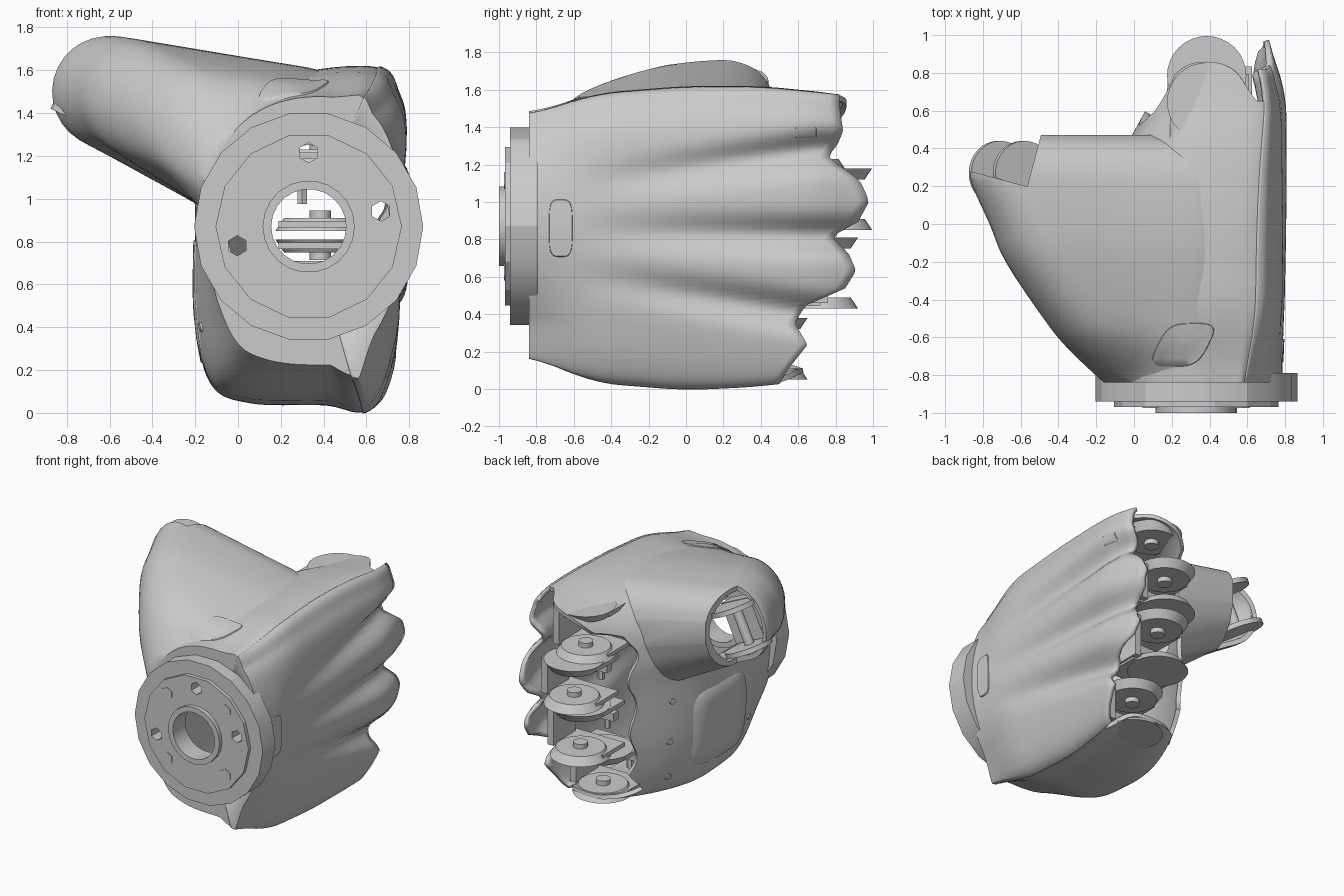
import bpy, bmesh, math
from mathutils import Vector, Matrix
from mathutils.bvhtree import BVHTree

if "Cube" in bpy.data.objects:
    bpy.data.objects.remove(bpy.data.objects["Cube"])

CX, CZ = 0.33, 0.87          # wrist axis


def finish(name, verts, faces, angle=40):
    me = bpy.data.meshes.new(name)
    me.from_pydata([tuple(v) for v in verts], [], faces)
    ob = bpy.data.objects.new(name, me)
    bpy.context.collection.objects.link(ob)
    smooth(ob, angle)
    return ob


def smooth(ob, angle):
    bpy.ops.object.select_all(action='DESELECT')
    ob.select_set(True)
    bpy.context.view_layer.objects.active = ob
    bpy.ops.object.shade_smooth_by_angle(angle=math.radians(angle))


def loft(name, rings, closed=True, caps=False, loop=False, angle=50):
    n, m = len(rings[0]), len(rings)
    faces = []
    for i in range(m if loop else m - 1):
        for j in range(n if closed else n - 1):
            a, b, k = i * n, (i + 1) % m * n, (j + 1) % n
            faces.append((a + j, b + j, b + k, a + k))
    if caps:
        faces += [tuple(range(n)), tuple(reversed(range((m - 1) * n, m * n)))]
    return finish(name, [v for r in rings for v in r], faces, angle)


def apply_mod(ob, kind, **kw):
    mod = ob.modifiers.new(kind.title(), kind)
    for k, v in kw.items():
        setattr(mod, k, v)
    bpy.context.view_layer.objects.active = ob
    bpy.ops.object.modifier_apply(modifier=mod.name)


def cut(ob, cutter):
    apply_mod(ob, 'BOOLEAN', operation='DIFFERENCE', object=cutter, solver='EXACT')
    bpy.data.objects.remove(cutter)


def solid(name, kind, mat, **kw):
    bm = bmesh.new()
    getattr(bmesh.ops, 'create_' + kind)(bm, matrix=mat, **kw)
    bm.verts.index_update()
    ob = finish(name, [v.co.copy() for v in bm.verts], [[v.index for v in f.verts] for f in bm.faces])
    bm.free()
    return ob


def box(name, c, size, rot=Matrix()):
    return solid(name, 'cube', Matrix.Translation(c) @ rot @ Matrix.Diagonal((*size, 1)), size=1)


def disc(name, c, r1, r2, h, rot=Matrix(), seg=32):
    return solid(name, 'cone', Matrix.Translation(c) @ rot, cap_ends=True, segments=seg,
                 radius1=r1, radius2=r2, depth=h)


def tab(tbl, x):
    if x <= tbl[0][0]:
        return tbl[0][1]
    for (a, p), (b, q) in zip(tbl, tbl[1:]):
        if x <= b:
            return p + (q - p) * (x - a) / (b - a)
    return tbl[-1][1]


def soft(tbl, y):
    return sum(tab(tbl, y + d) for d in (-.12, -.06, 0, .06, .12)) / 5


def spline(p0, p1, p2, p3, t):
    return .5 * (2 * p1 + (p2 - p0) * t + (2 * p0 - 5 * p1 + 4 * p2 - p3) * t * t + (3 * p1 - p0 - 3 * p2 + p3) * t ** 3)


# Palm cross-section, counter-clockwise seen from the front
CTRL = [(-.2, .9), (-.2, .45), (-.13, .13), (.05, .04), (.4, .03), (.58, 0), (.68, .12), (.76, .45),
        (.8, .85), (.785, 1.33), (.73, 1.51), (.65, 1.61), (.4, 1.61), (.08, 1.54), (-.12, 1.38), (-.2, 1.15)]
SEG = 14
N = 16 * SEG
prof = [spline(*(Vector(CTRL[(i + k - 1) % 16]) for k in range(4)), s / SEG) for i in range(16) for s in range(SEG)]
XL = [(-.84, -.15), (-.4, -.2), (0, -.2), (.3, -.1), (.7, .12), (1, .15)]
XR = [(-.84, .75), (-.5, .79), (0, .8), (.7, .8), (1, .69)]
ZB = [(-.84, .14), (-.5, .04), (0, 0), (.4, .02), (.7, .06), (1, .1)]
ZT = [(-.84, 1.48), (-.5, 1.57), (0, 1.61), (.4, 1.61), (.8, 1.57), (1, 1.55)]
BACK_END = [(0, .5), (.08, .55), (.2, .65), (.33, .58), (.42, .64), (.5, .85), (.6, .91), (.7, .87),
            (.8, .78), (.88, .92), (1, .98), (1.12, .93), (1.25, .76), (1.32, .81), (1.4, .84), (1.55, .82)]


def shell_pt(p, y, grow=0.0):
    u, v = p.x + .2, p.y / 1.61
    xl, xr, zb, zt = (soft(t, y) for t in (XL, XR, ZB, ZT))
    x, z = xl + (xr - xl) * u, zb + (zt - zb) * v
    s = min(1, max(0, (y + .6) / 1.3))
    if u > .8:                                    # valleys between the knuckle ridges
        for zv in (.4, .82, 1.27):
            c = CZ + (zv - CZ) * (.55 + .45 * s)
            x -= .11 * s * math.exp(-((z - c) / .085) ** 2) * min(1, (u - .8) / .13)
    d = Vector((x - .35, 0, z - CZ)).normalized()
    w = .6 * max(0, 1 - (y + .84) / .5) ** 2      # rounder towards the wrist
    if abs(p.x - .61) < .12:                      # keep the two long corner ridges
        w *= abs(p.x - .61) / .12 * .7 + .3
    x += (CX + d.x * .47 - x) * w
    z += (CZ + d.z * .6 - z) * w
    return Vector((x, y, z)) + d * grow


def body_end(p):
    xe = .12 + .65 * (p.x + .2)
    lobe = .21 * max(0, 1 - abs((xe - .385) / .22) ** 2.4) ** .45
    if p.y > 1.4:
        return .65 + lobe
    if p.y < .2:
        return .42 + lobe
    return .5 + .1 * abs(math.sin((p.y - .4) / .4 * math.pi))


ends = [body_end(p) for p in prof]
ends = [sum(ends[(i + k) % N] for k in range(-3, 4)) / 7 for i in range(N)]
ROWS = 30


def span(idx, end, grow=0.0):
    rings = [[shell_pt(prof[j], -.84 + (end(j) + .84) * i / ROWS, grow) for j in idx] for i in range(ROWS + 1)]
    hole = []
    for v in rings[0]:
        d = Vector((v.x - CX, 0, v.z - CZ)).normalized() * .38
        hole.append(Vector((CX + d.x, -.84, CZ + d.z)))
    return [hole] + rings


def tree_of(*obs):
    vs, fs = [], []
    for ob in obs:
        fs += [[i + len(vs) for i in p.vertices] for p in ob.data.polygons]
        vs += [v.co.copy() for v in ob.data.vertices]
    return BVHTree.FromPolygons(vs, fs)


palm = loft('palm_shell', span([j % N for j in range(11 * SEG, N + 5 * SEG + 1)], lambda j: ends[j]), closed=False)
back = loft('back_cover', span(range(5 * SEG, 11 * SEG + 1), lambda j: tab(BACK_END, prof[j].y), .008), closed=False)
for ob in (palm, back):
    apply_mod(ob, 'SOLIDIFY', thickness=.03, offset=-1)

# Thumb base: tapering oval sections (y, tip x, tip z, tip r, root z, root r)
SECT = [(-.84, .04, 1.1, .2, 1.04, .38), (-.66, -.11, 1.26, .24, 1.1, .42), (-.5, -.22, 1.35, .26, 1.14, .42),
        (-.2, -.41, 1.44, .27, 1.19, .42), (0, -.5, 1.48, .265, 1.2, .42), (.2, -.59, 1.495, .265, 1.2, .41),
        (.28, -.61, 1.5, .255, 1.21, .385), (.36, -.6, 1.5, .225, 1.23, .33), (.43, -.57, 1.5, .16, 1.26, .23),
        (.47, -.53, 1.5, .07, 1.29, .1)]
sv = [Vector(s) for s in SECT]
stations = [spline(sv[max(i - 1, 0)], sv[i], sv[i + 1], sv[min(i + 2, len(sv) - 1)], k / 4)
            for i in range(len(sv) - 1) for k in range(4)] + [sv[-1]]


def even(ring, n):                                # respace a closed ring evenly
    ring = ring + ring[:1]
    acc = [0]
    for a, b in zip(ring, ring[1:]):
        acc.append(acc[-1] + (b - a).length)
    xs = [list(zip(acc, (p[c] for p in ring))) for c in range(3)]
    return [Vector([tab(t, acc[-1] * k / n) for t in xs]) for k in range(n)]


def thumb_loft(name, inset):
    rings = []
    for y, ax, az, ra, bz, rb in stations:
        ring = []
        for k in range(90):
            d = Vector((math.cos(k * math.tau / 90), 0, math.sin(k * math.tau / 90)))
            ring.append(max((Vector((ax, y, az)) + d * (ra - inset), Vector((.25, y, bz)) + d * (rb - inset)),
                            key=lambda q: q.dot(d)) + Vector((0, -inset if y > .3 else inset * .5, 0)))
        rings.append(even(ring, 72))
    return loft(name, rings, caps=True)


thumb = thumb_loft('thumb_base', 0)
top_tree, palm_tree, back_tree = tree_of(palm, thumb), tree_of(palm), tree_of(back)
cut(thumb, loft('palm_cutter', [[shell_pt(p, -.9 + i * .1, -.015) for p in prof] for i in range(20)], caps=True))
cut(thumb, thumb_loft('thumb_hollow_cutter', .035))
cut(palm, thumb_loft('palm_opening_cutter', .036))
rot = Matrix.Rotation(math.radians(-15), 4, 'Z')
cut(thumb, box('thumb_end_cutter', Vector((-.72, .24, 1.45)) + rot @ Vector((-.17, .4, 0)), (.66, .8, 1.2), rot))
smooth(thumb, 40)
smooth(palm, 45)

# Thumb hinge plates, tilted like the opening
tilt = Matrix.Rotation(math.radians(25), 4, 'Y')
for k, s in enumerate((-1, 1)):
    c = Vector((-.65, .27, 1.5)) + tilt @ Vector((0, 0, .15 * s))
    disc(f'thumb_hinge_plate_{k}', c, .17, .17, .035, tilt)
disc('thumb_hinge_pin', (-.65, .25, 1.5), .035, .035, .3, tilt, 16)
box('thumb_hinge_block', (-.6, .12, 1.5), (.26, .12, .3), tilt)

# Finger sockets: pairs of sharp-edged round plates with hinge parts
FINGERS = [('index', 1.2, 1.51, .855), ('middle', .88, 1.15, .995), ('ring', .46, .78, .92), ('little', .08, .35, .65)]
flip = Matrix.Rotation(math.pi, 4, 'X')
for name, z0, z1, tip in FINGERS:
    y, zm = tip - .21, (z0 + z1) / 2
    for side, z, r in (('lower', z0, flip), ('upper', z1, Matrix())):
        pl = -1 if side == 'lower' else 1
        disc(f'{name}_{side}_plate', (.385, y, z), .17, .21, .06, r)
        box(f'{name}_{side}_plate_root', (.4, y - .12, z), (.42, .26, .03))
        disc(f'{name}_{side}_boss', (.385, y, z - .045 * pl), .05, .05, .04, r, 20)
    box(f'{name}_rear_mount', (.6, y - .08, zm), (.05, .26, z1 - z0))
    box(f'{name}_hinge_bar', (.42, y - .2, zm + .06), (.38, .06, .06))
    for x in (.3, .5):
        disc(f'{name}_screw_{x}', (x, y - .2, zm + .02), .025, .025, .12, seg=6)


# Wrist flange, bolt plate and hub
def tube(name, ro, ri, y0, y1, seg):
    rings = [[Vector((CX + r * math.cos(a), y, CZ + r * math.sin(a)))
              for a in (k * math.tau / seg for k in range(seg))]
             for r, y in ((ri, y0), (ri, y1), (ro, y1), (ro, y0))]
    return loft(name, list(reversed(rings)), loop=True, angle=20)


tube('wrist_flange', .535, .42, -.94, -.79, 18)
plate = tube('wrist_bolt_plate', .435, .2, -.968, -.87, 14)
tube('wrist_hub', .215, .175, -1, -.85, 22)
axis = Matrix.Rotation(math.pi / 2, 4, 'X')
for deg in (90, 12, 195, 45, 135, 225, 315):
    a = math.radians(deg)
    at = (CX + .345 * math.cos(a), -.938, CZ + .345 * math.sin(a))
    if deg % 90 == 45:
        disc(f'wrist_bolt_{deg}', at, .046, .046, .07, axis, 6)
    else:
        cut(plate, disc('bolt_cutter', at, .047, .047, .3, axis, 6))
smooth(plate, 20)


# Shallow panels laid onto the shell surface
def panel(name, tree, pts, origin, u, v, off=.007):
    u, v, o = Vector(u), Vector(v), Vector(origin)
    n = v.cross(u) if o.dot(v.cross(u)) > 0 else u.cross(v)
    rows = []
    for s in (1, .94, .6, .2, .001):
        hits = [tree.ray_cast(o + u * a * s + v * b * s, -n)[0] for a, b in pts]
        if None in hits:
            return
        rows.append([h + n * (-.012 if s == 1 else off) for h in hits])
    if n.cross(u).dot(v) > 0:
        rows.reverse()
    loft(name, rows)


def rounded(w, h, e=4, n=32):
    f = lambda c: math.copysign(abs(c) ** (2 / e), c)
    return [(w * f(math.cos(k * math.tau / n)), h * f(math.sin(k * math.tau / n))) for k in range(n)]


Y, Z = (0, 1, 0), (0, 0, 1)
panel('back_button', back_tree, rounded(.065, .16), (2, -.67, .86), Y, Z)
panel('knuckle_tag', back_tree, rounded(.06, .03, 8), (2, .64, 1.37), Y, Z)
panel('top_panel', top_tree, [(a + .5 * b, b) for a, b in rounded(.14, .12, 3.5)], (.26, -.64, 3), (1, 0, 0), Y)
panel('palm_panel', palm_tree, rounded(.3, .3, 5), (-2, -.15, .52), Y, Z)
for k, (y, z) in enumerate(((.3, .8), (.32, .5), (.3, .22), (-.5, .4))):
    panel(f'palm_screw_{k}', palm_tree, rounded(.022, .022, 2, 12), (-2, y, z), Y, Z, .01)
